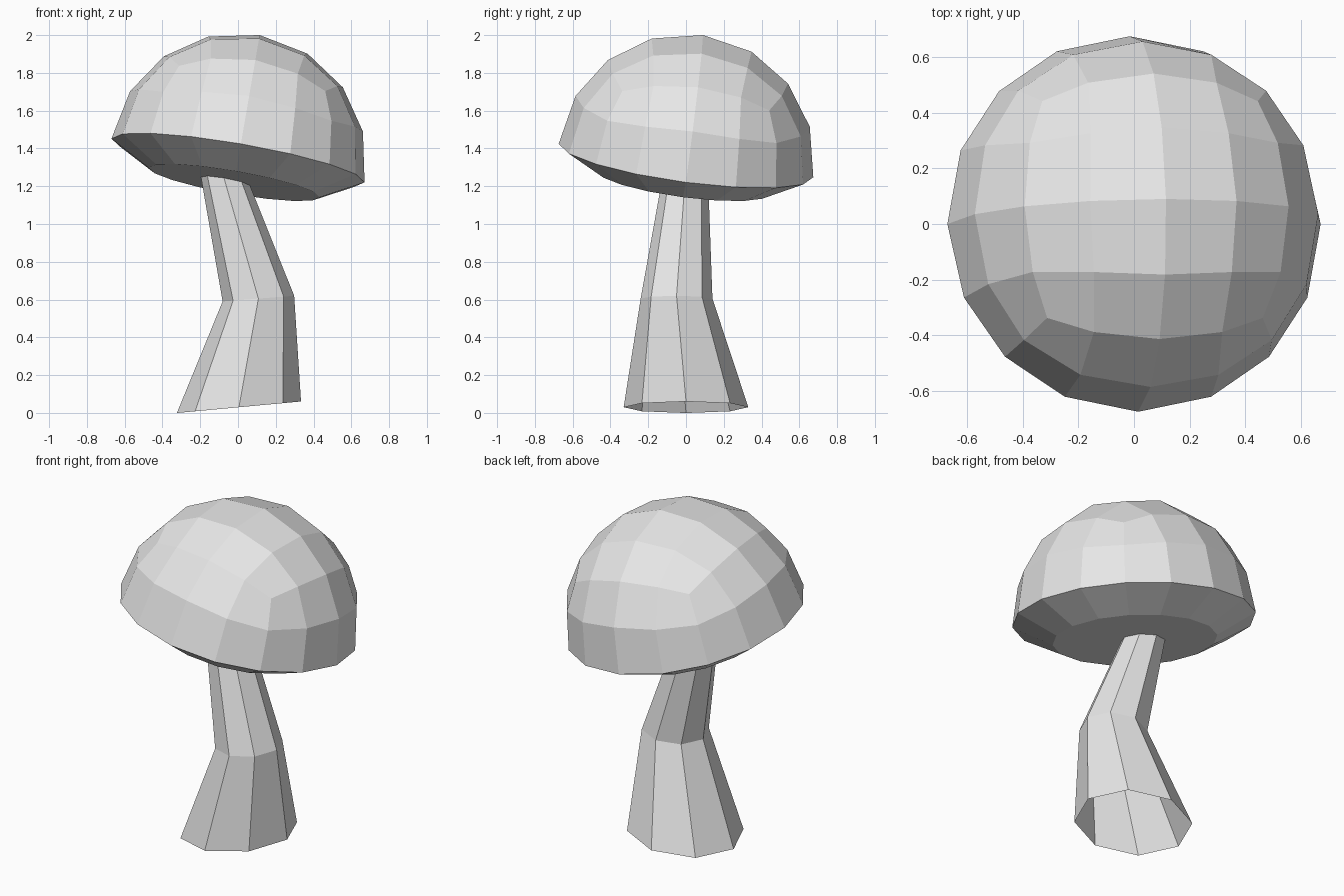
import bpy
import bmesh
from math import radians
from mathutils import Euler, Matrix, Vector

cube = bpy.data.objects.get("Cube")
if cube:
    bpy.data.objects.remove(cube, do_unlink=True)

grey = bpy.data.materials.new("plain_grey")
grey.use_nodes = True
grey.diffuse_color = (0.8, 0.8, 0.8, 1)
grey.node_tree.nodes["Principled BSDF"].inputs["Base Color"].default_value = (0.8, 0.8, 0.8, 1)

CAP_RADIUS = 0.68
GILL_RADIUS = 0.46
GILL_DEPTH = 0.119


def new_object(name, bm):
    mesh = bpy.data.meshes.new(name)
    bm.to_mesh(mesh)
    bm.free()
    mesh.materials.append(grey)
    obj = bpy.data.objects.new(name, mesh)
    bpy.context.collection.objects.link(obj)
    return obj


# Cap: a rounded cube made into a ball, upper half only
bpy.ops.mesh.primitive_cube_add(size=2)
cap = bpy.context.object
cap.name = cap.data.name = "cap"
cap.data.materials.append(grey)
smooth = cap.modifiers.new("round", 'SUBSURF')
smooth.levels = 2
bpy.ops.object.modifier_apply(modifier=smooth.name)

bm = bmesh.new()
bm.from_mesh(cap.data)
for v in bm.verts:
    v.co = v.co.normalized() * CAP_RADIUS
bmesh.ops.delete(bm, geom=[v for v in bm.verts if v.co.z < -0.01], context='VERTS')

# Underside: the rim slopes inward to a flat floor
rim = [e for e in bm.edges if e.is_boundary]
extruded = bmesh.ops.extrude_edge_only(bm, edges=rim)["geom"]
for v in (g for g in extruded if isinstance(g, bmesh.types.BMVert)):
    v.co = v.co * (GILL_RADIUS / CAP_RADIUS) - Vector((0, 0, GILL_DEPTH))
bmesh.ops.contextual_create(bm, geom=[e for e in extruded if isinstance(e, bmesh.types.BMEdge)])
bmesh.ops.recalc_face_normals(bm, faces=bm.faces)
bm.to_mesh(cap.data)
bm.free()
for face in cap.data.polygons:
    face.use_smooth = False
cap.location = (0, 0, 1.336)
cap.rotation_euler = (radians(-7.6), radians(9.8), 0)

# Stem: bent, tapering eight-sided tube, open at the foot
# each ring: centre, radius, sideways tilt in degrees
RINGS = [
    ((0.005, 0, 0.03), 0.33, -5.3),
    ((0.108, -0.05, 0.605), 0.19, -4.5),
    ((-0.09, 0.0, 1.3), 0.115, 0),
]
bm = bmesh.new()
loops = []
for centre, radius, tilt in RINGS:
    place = Matrix.Translation(centre) @ Euler((0, radians(tilt), 0)).to_matrix().to_4x4()
    ring = bmesh.ops.create_circle(bm, segments=8, radius=radius, matrix=place)["verts"]
    loops.append(ring)
for low, high in zip(loops, loops[1:]):
    for i in range(8):
        j = (i + 1) % 8
        bm.faces.new((low[i], low[j], high[j], high[i]))
bm.faces.new(loops[-1])
bmesh.ops.recalc_face_normals(bm, faces=bm.faces)
new_object("stem", bm)
